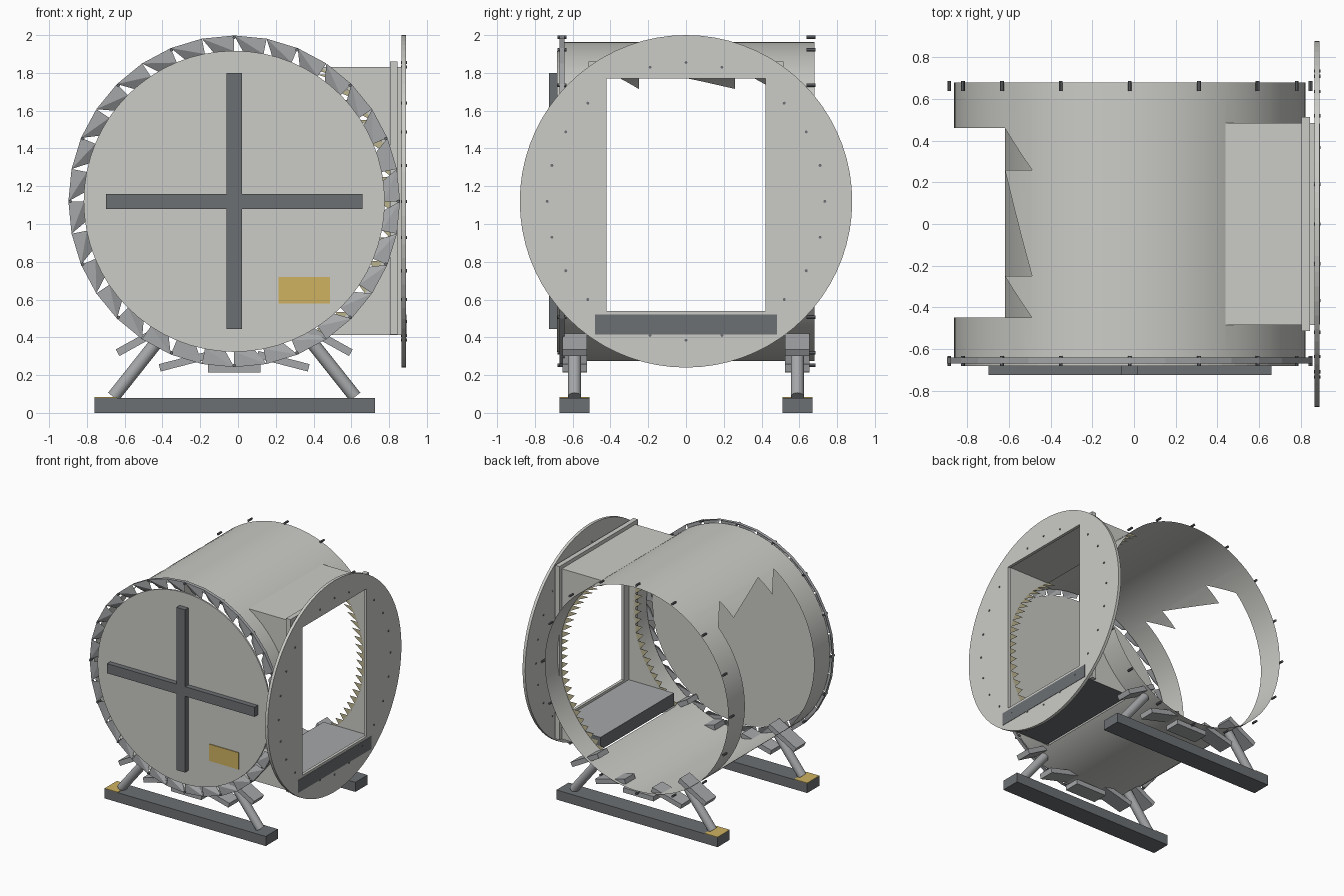
import bpy, bmesh, math
from mathutils import Matrix, Vector

cube = bpy.data.objects.get("Cube")
if cube:
    bpy.data.objects.remove(cube, do_unlink=True)


def material(name, rgb):
    m = bpy.data.materials.new(name)
    m.use_nodes = True
    m.diffuse_color = (*rgb, 1)
    node = next(n for n in m.node_tree.nodes if n.type == 'BSDF_PRINCIPLED')
    node.inputs["Base Color"].default_value = (*rgb, 1)
    return m


LIGHT = material("light grey", (0.60, 0.60, 0.57))
STEEL = material("steel grey", (0.38, 0.39, 0.40))
DARK = material("dark grey", (0.15, 0.16, 0.17))
BRASS = material("brass yellow", (0.62, 0.45, 0.12))
PALE = material("pale brass", (0.50, 0.46, 0.28))

CX, CZ, R = -0.02, 1.12, 0.845     # drum axis and radius
FRONT, BACK = -0.66, 0.68          # drum ends
DUCT_Y, DUCT_LOW, DUCT_TOP = 0.485, 0.415, 1.83


def finish(name, bm, mats, smooth=False):
    mesh = bpy.data.meshes.new(name)
    bm.to_mesh(mesh)
    bm.free()
    for m in mats:
        mesh.materials.append(m)
    ob = bpy.data.objects.new(name, mesh)
    bpy.context.collection.objects.link(ob)
    if smooth:
        bpy.ops.object.select_all(action='DESELECT')
        ob.select_set(True)
        bpy.context.view_layer.objects.active = ob
        bpy.ops.object.shade_smooth_by_angle(angle=math.radians(35))
    return ob


def box(name, x, y, z, mat, tilt=0, top=None):
    bm = bmesh.new()
    size = [b - a for a, b in (x, y, z)]
    mid = Vector([(a + b) / 2 for a, b in (x, y, z)])
    turn = Matrix.Rotation(tilt, 4, 'Y')
    bmesh.ops.create_cube(bm, size=1, matrix=Matrix.Translation(mid) @ turn @ Matrix.Diagonal((*size, 1)))
    bm.normal_update()
    if top:
        for f in bm.faces:
            f.material_index = int(f.normal.z > 0.5)
    return finish(name, bm, [mat, top] if top else [mat])


def rod(bm, a, b, r, sides=12):
    a, b = Vector(a), Vector(b)
    turn = (b - a).to_track_quat('Z', 'Y').to_matrix().to_4x4()
    bmesh.ops.create_cone(bm, cap_ends=True, segments=sides, radius1=r, radius2=r,
                          depth=(b - a).length, matrix=Matrix.Translation((a + b) / 2) @ turn)


def on_drum(deg, y, r=R):
    t = math.radians(deg)
    return Vector((CX + r * math.cos(t), y, CZ + r * math.sin(t)))


# Drum wall: curved patches around two side openings
side = math.degrees(math.acos(0.46 / R))     # edge of the duct opening
notch = math.degrees(math.acos(-0.47 / R))   # bottom of the notches
tip = math.degrees(math.acos(-0.60 / R))     # edge of the other opening
bm = bmesh.new()


def patch(a0, a1, start, end=None):
    end = end or start
    n = max(2, round((a1 - a0) / 4))
    rows = []
    for i in range(n + 1):
        t = i / n
        rows.append([bm.verts.new(on_drum(a0 + (a1 - a0) * t, s + (e - s) * t))
                     for s, e in zip(start, end)])
    for p, q in zip(rows, rows[1:]):
        bm.faces.new((p[0], p[1], q[1], q[0]))


patch(side, notch, (FRONT, BACK))
patch(360 - tip, 360 - side, (FRONT, BACK))
for a0, a1, lo, hi in ((-side, side, -DUCT_Y, DUCT_Y), (notch, tip, -0.45, 0.46),
                       (tip, 360 - tip, -0.45, 0.46)):
    patch(a0, a1, (FRONT, lo))
    patch(a0, a1, (hi, BACK))
for lo, hi in ((0.26, 0.46), (-0.25, 0.26), (-0.45, -0.25)):
    patch(notch, tip, (lo, hi), (hi, hi))
bmesh.ops.remove_doubles(bm, verts=bm.verts, dist=0.0005)
bmesh.ops.recalc_face_normals(bm, faces=bm.faces)
finish("drum_wall", bm, [LIGHT], True)

# Front flange: rim plus broken triangular segments
bm = bmesh.new()
SEG = 32
RIM, INNER = 0.878, 0.795
for i in range(SEG):
    a, b = 360 * i / SEG, 360 * (i + 1) / SEG
    o0, o1 = on_drum(a, -0.67, RIM), on_drum(b, -0.67, RIM)
    k0, k1 = on_drum(a, -0.642, RIM), on_drum(b, -0.642, RIM)
    p = on_drum(a, -0.67, INNER)
    q = on_drum(a + 0.7 * (b - a), -0.642, INNER)
    for pts in ((o0, o1, k1, k0), (o0, o1, p), (o1, q, p)):
        bm.faces.new([bm.verts.new(v) for v in pts])
finish("front_flange", bm, [STEEL])

# Rim bolts at both ends
bm = bmesh.new()
for i in range(16):
    for y in (-0.657, 0.662):
        rod(bm, on_drum(22.5 * i, y - 0.024, 0.868), on_drum(22.5 * i, y + 0.024, 0.868), 0.009, 8)
finish("rim_bolts", bm, [DARK])

# Door with cross brace and plate
bm = bmesh.new()
rod(bm, (CX, -0.668, CZ), (CX, -0.682, CZ), 0.797, 64)
finish("front_door", bm, [LIGHT])
box("brace_horizontal", (-0.70, 0.66), (-0.725, -0.68), (1.08, 1.16), DARK)
box("brace_vertical", (-0.06, 0.02), (-0.726, -0.68), (0.445, 1.80), DARK)
box("door_plate", (0.215, 0.487), (-0.688, -0.681), (0.58, 0.72), BRASS)

# Duct: roof, side panels following the drum, inner sawteeth
box("duct_roof", (0.44, 0.868), (-DUCT_Y, DUCT_Y), (DUCT_TOP - 0.006, DUCT_TOP), LIGHT)
box("duct_floor", (0.45, 0.893), (-DUCT_Y + 0.002, DUCT_Y - 0.002), (DUCT_LOW, 0.52), DARK, top=STEEL)
panels, teeth = bmesh.new(), bmesh.new()
N = 26
for y in (-DUCT_Y, DUCT_Y):
    for i in range(N):
        a, b = (on_drum(-side + 2 * side * k / N, y) for k in (i, i + 1))
        strip = (a, Vector((0.868, y, a.z)), Vector((0.868, y, b.z)), b)
        panels.faces.new([panels.verts.new(v) for v in strip])
        point = b + Vector((-0.075, 0, 0))
        teeth.faces.new([teeth.verts.new(v) for v in (a, b, point)])
bmesh.ops.remove_doubles(panels, verts=panels.verts, dist=0.0005)
finish("duct_sides", panels, [LIGHT])
finish("duct_teeth", teeth, [PALE])

# Frame around the duct
for s in (-1, 1):
    y = sorted((s * DUCT_Y, s * 0.515))
    box("duct_frame_side", (0.805, 0.845), y, (DUCT_LOW, 1.86), LIGHT)
box("duct_frame_top", (0.805, 0.845), (-DUCT_Y, DUCT_Y), (DUCT_TOP, 1.86), LIGHT)

# Round mounting plate with a rectangular opening
bm = bmesh.new()
circle = [(0.88 * math.cos(math.tau * i / 72), CZ + 0.88 * math.sin(math.tau * i / 72)) for i in range(72)]
hole = [(-0.42, 0.54), (0.42, 0.54), (0.42, 1.77), (-0.42, 1.77)]
edges = []
for loop in (circle, hole):
    vs = [bm.verts.new((0.866, y, z)) for y, z in loop]
    edges += [bm.edges.new((vs[i - 1], vs[i])) for i in range(len(vs))]
bmesh.ops.triangle_fill(bm, use_beauty=True, use_dissolve=False, edges=edges)
ext = bmesh.ops.extrude_face_region(bm, geom=bm.faces[:], use_keep_orig=True)
bmesh.ops.translate(bm, vec=(0.024, 0, 0), verts=[g for g in ext["geom"] if isinstance(g, bmesh.types.BMVert)])
bmesh.ops.recalc_face_normals(bm, faces=bm.faces)
finish("mounting_plate", bm, [LIGHT])

# Mounting plate bolts, skipping those inside the opening
bm = bmesh.new()
for i in range(24):
    t = math.tau * i / 24
    y, z = 0.735 * math.sin(t), CZ + 0.735 * math.cos(t)
    if abs(y) > 0.42 or z > 1.77 or z < 0.54:
        rod(bm, (0.864, y, z), (0.895, y, z), 0.008, 8)
finish("plate_bolts", bm, [DARK])

# Stand: two beams, slanted legs, tilted saddle pads
for end, y in (("front", -0.59), ("back", 0.59)):
    box(end + "_beam", (-0.76, 0.725), (y - 0.08, y + 0.08), (0, 0.08), DARK)
    box(end + "_beam_pad", (-0.76, -0.64), (y - 0.08, y + 0.08), (0.08, 0.084), BRASS)
    bm = bmesh.new()
    for s in (-1, 1):
        rod(bm, (CX + s * 0.64, y, 0.085), (CX + s * 0.41, y, 0.375), 0.035, 20)
    finish(end + "_legs", bm, [STEEL], True)
    for k in range(-2, 3):
        c = on_drum(270 + 17 * k, y, 0.885)
        box(end + "_saddle_pad", (c.x - 0.14, c.x + 0.14), (y - 0.065, y + 0.065),
            (c.z - 0.02, c.z + 0.02), STEEL, tilt=math.radians(14.5 * k))
